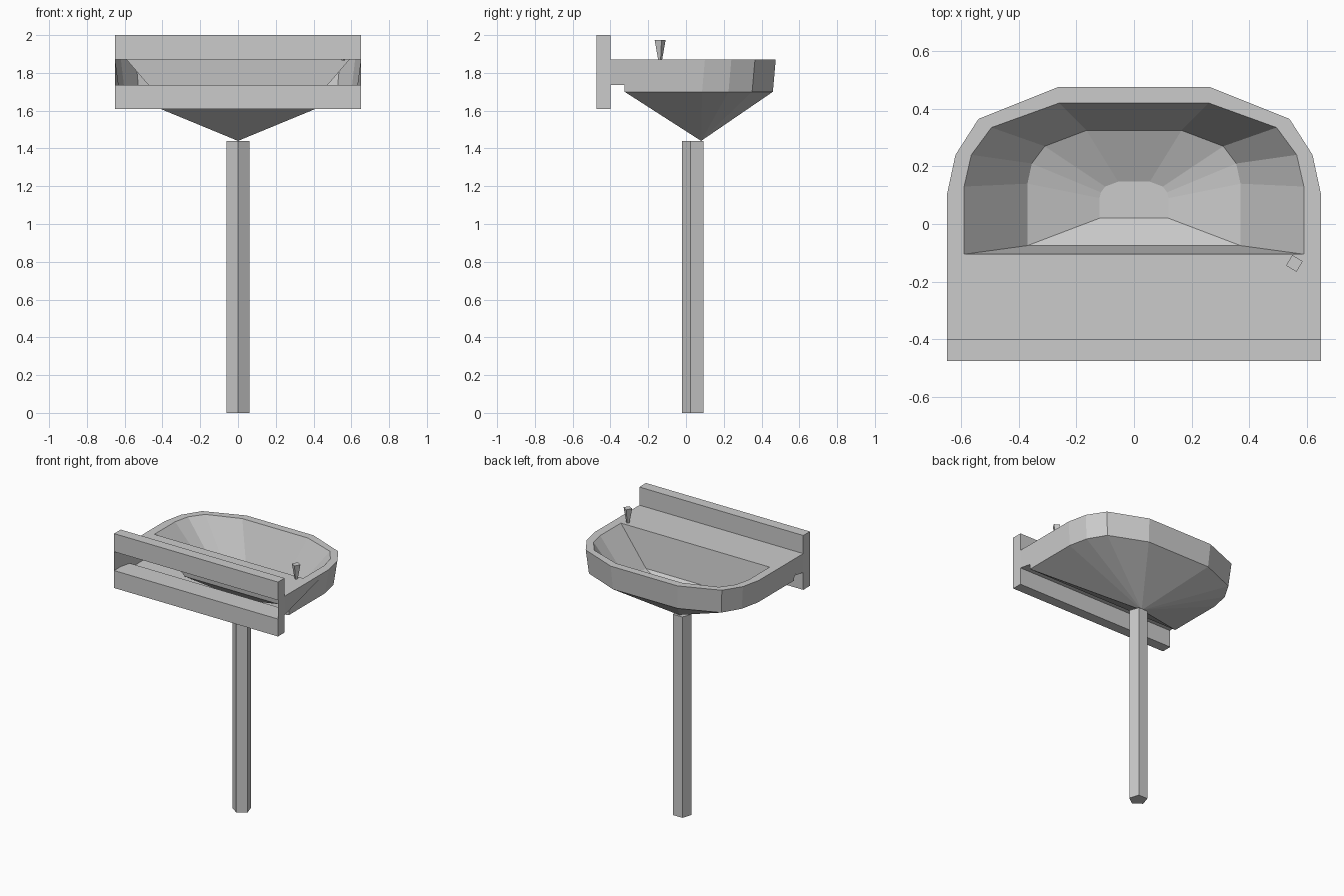
import bpy, bmesh
from math import radians

if "Cube" in bpy.data.objects:
    bpy.data.objects.remove(bpy.data.objects["Cube"])

BACK, PLATE = -0.475, -0.40       # back plate depth range
TOP, UNDER, SKIRT = 1.87, 1.735, 1.70


def finish(name, bm, fix_normals=True):
    if fix_normals:
        bmesh.ops.recalc_face_normals(bm, faces=bm.faces)
    me = bpy.data.meshes.new(name)
    bm.to_mesh(me)
    bm.free()
    ob = bpy.data.objects.new(name, me)
    bpy.context.collection.objects.link(ob)
    return ob


def loop(bm, half, z):
    """Closed mirrored loop from right-hand points, back corner to front."""
    pts = half + [(-x, y) for x, y in reversed(half)]
    return [bm.verts.new((x, y, z)) for x, y in pts]


def bridge(bm, a, b, skip=()):
    n = len(a)
    for i in range(n):
        if i not in skip:
            j = (i + 1) % n
            bm.faces.new((a[i], a[j], b[j], b[i]))


def bar(name, z0, z1):
    bm = bmesh.new()
    bmesh.ops.create_cube(bm, size=1)
    for v in bm.verts:
        v.co = (v.co.x * 1.30, (BACK + PLATE) / 2 + v.co.y * (PLATE - BACK),
                (z0 + z1) / 2 + v.co.z * (z1 - z0))
    return finish(name, bm)


def prism(name, sides, r0, r1, x, y, z0, z1, turn):
    bpy.ops.mesh.primitive_cone_add(vertices=sides, radius1=r0, radius2=r1,
                                    depth=z1 - z0, location=(x, y, (z0 + z1) / 2),
                                    rotation=(0, 0, radians(turn)))
    bpy.context.object.name = name


# Basin: outer skirt, deck, stepped bowl and pointed underside
bm = bmesh.new()
low = loop(bm, [(.63, -.325), (.63, .085), (.60, .225), (.525, .35), (.257, .46)], SKIRT)
rim = loop(bm, [(.65, PLATE), (.65, .10), (.62, .24), (.54, .365), (.265, .475)], TOP)
bowl = [loop(bm, [(.59, -.105), (.59, .13), (.565, .24), (.495, .335), (.26, .42)], TOP),
        loop(bm, [(.37, -.075), (.37, .14), (.355, .21), (.31, .27), (.165, .325)], 1.615),
        loop(bm, [(.12, .02), (.12, .09), (.115, .11), (.10, .13), (.055, .147)], 1.53)]
bridge(bm, low, rim, skip=(0, 8, 9))      # back is open, ends are made below
for a, b in zip([rim] + bowl, bowl):
    bridge(bm, a, b)
bm.faces.new(bowl[-1])
apex = bm.verts.new((0, .08, 1.44))
for i in range(10):
    bm.faces.new((low[i], low[(i + 1) % 10], apex))

# Notch behind the skirt, and the end panels that run back to the plate
notch = [bm.verts.new((s * .632, -.325, UNDER)) for s in (1, -1)]
under = [bm.verts.new((s * .65, PLATE, UNDER)) for s in (1, -1)]
bm.faces.new((low[0], low[9], notch[1], notch[0]))
bm.faces.new((notch[0], notch[1], under[1], under[0]))
for k, (c, d) in enumerate(((0, 1), (9, 8))):
    s = 1 - 2 * k
    b0 = bm.verts.new((s * .65, BACK, UNDER))
    b1 = bm.verts.new((s * .65, BACK, TOP))
    bm.faces.new((rim[c], rim[d], low[d], low[c], notch[k], under[k]))
    bm.faces.new((rim[c], under[k], b0, b1))
finish("basin", bm)

# Back plate bars with the open slot between them
bar("upper_back_bar", TOP, 2.0)
bar("lower_back_bar", 1.61, UNDER)

# Five-sided drain pipe and four-sided tap
prism("drain_pipe", 5, .063, .063, 0, .043, 0, 1.44, 180)
prism("tap", 4, .01, .03, .557, -.137, 1.865, 1.975, 14)
